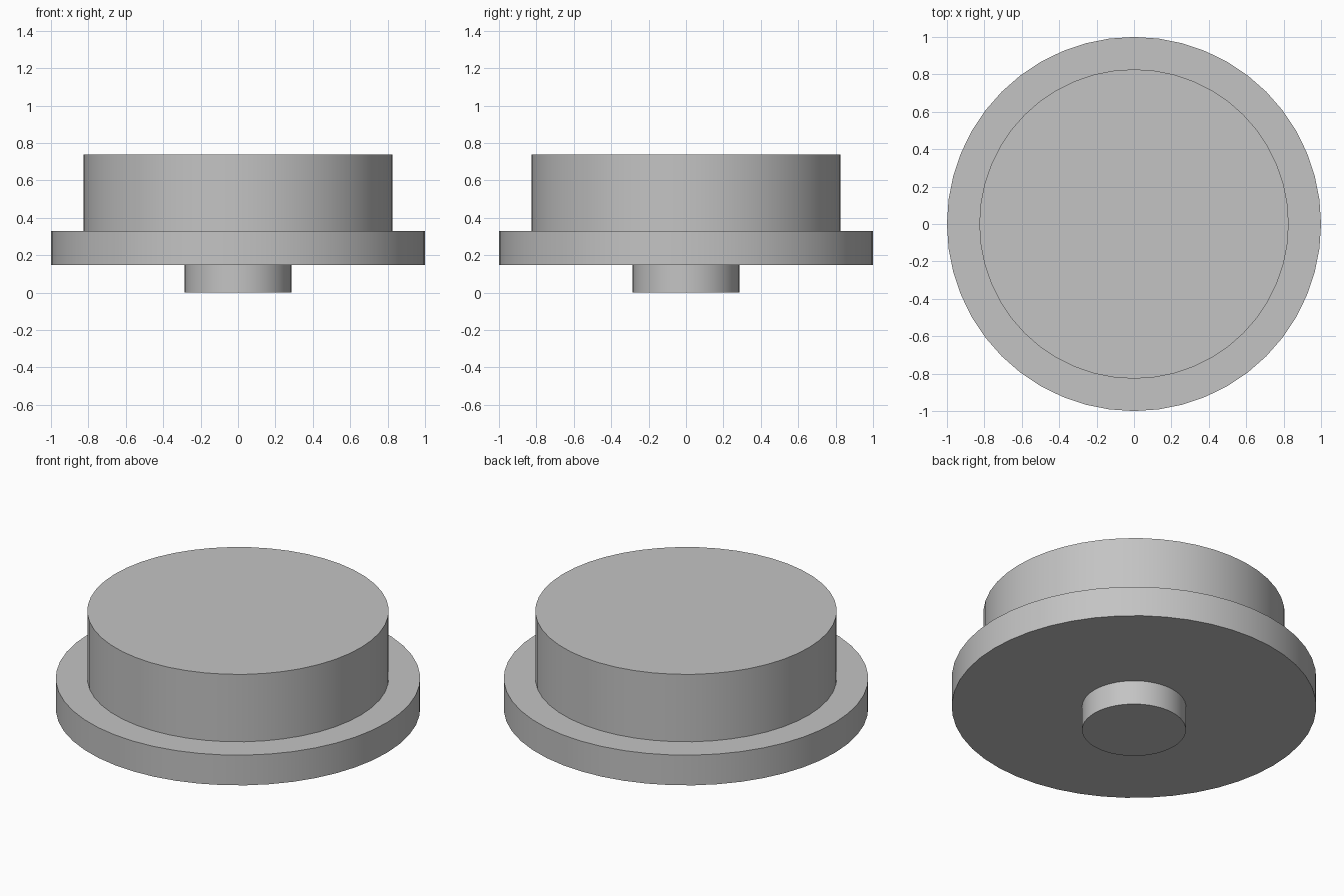
import bpy
import math

cube = bpy.data.objects.get("Cube")
if cube:
    bpy.data.objects.remove(cube, do_unlink=True)

SIDES = 48

# Plain grey for every part
grey = bpy.data.materials.new("grey")
grey.use_nodes = True
colour = (0.55, 0.55, 0.55, 1)
grey.diffuse_color = colour
grey.node_tree.nodes["Principled BSDF"].inputs["Base Color"].default_value = colour


def disc(name, radius, bottom, top):
    """Upright cylinder between two heights, smooth round the side."""
    bpy.ops.mesh.primitive_cylinder_add(
        vertices=SIDES, radius=radius, depth=top - bottom,
        location=(0, 0, (bottom + top) / 2))
    part = bpy.context.object
    part.name = name
    part.data.materials.append(grey)
    bpy.ops.object.shade_smooth_by_angle(angle=math.radians(30))
    return part


# Stem below, wide flange, and the cap on top
disc("stem", 0.285, 0, 0.147)
disc("flange", 1.0, 0.147, 0.33)
disc("cap", 0.827, 0.33, 0.738)
